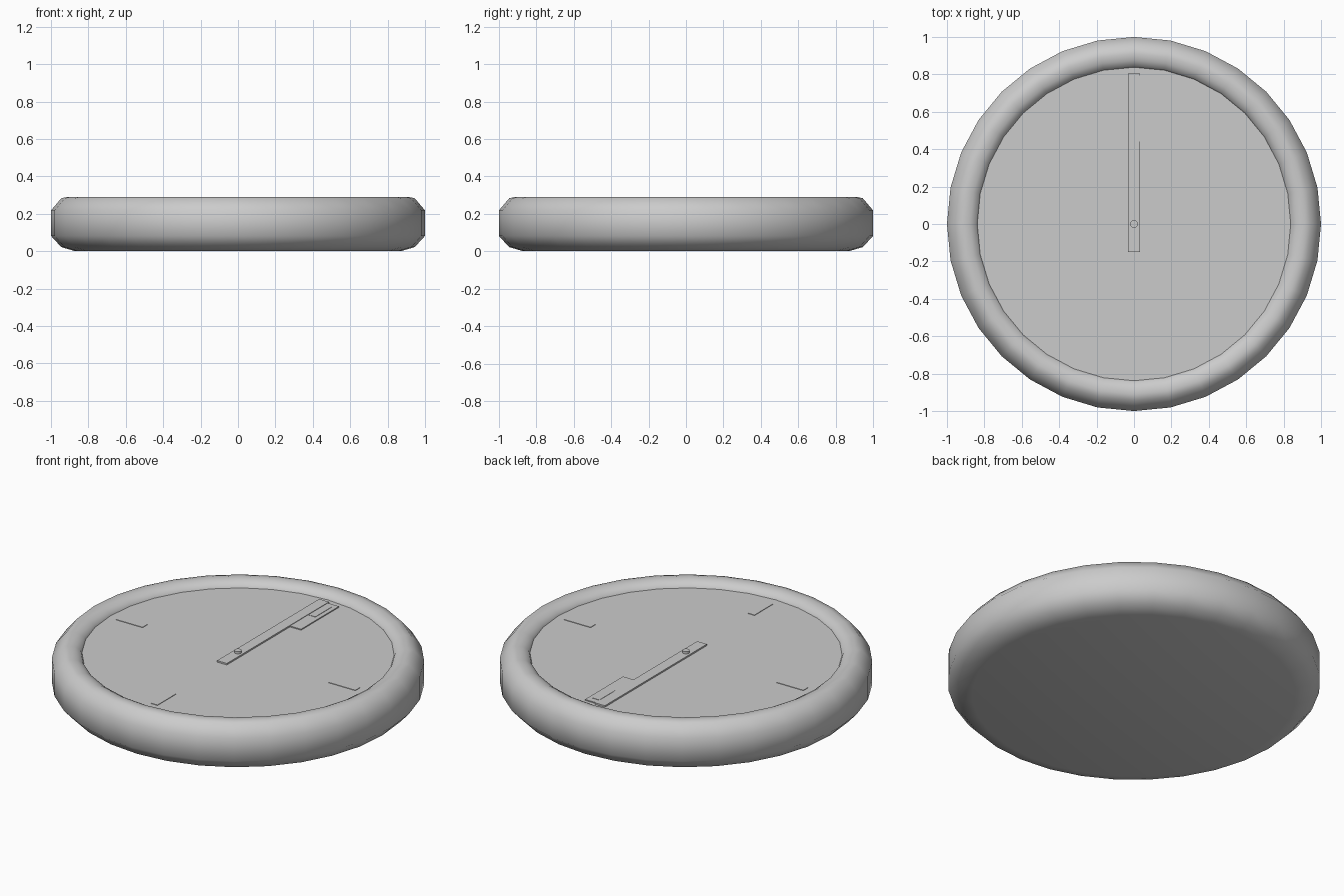
import bpy, bmesh, math

if "Cube" in bpy.data.objects:
    bpy.data.objects.remove(bpy.data.objects["Cube"])

SEG = 32
FACE_Z = 0.253


def finish(name, bm, smooth=False):
    bmesh.ops.recalc_face_normals(bm, faces=bm.faces)
    mesh = bpy.data.meshes.new(name)
    bm.to_mesh(mesh)
    bm.free()
    obj = bpy.data.objects.new(name, mesh)
    bpy.context.collection.objects.link(obj)
    for p in mesh.polygons:
        p.use_smooth = smooth
    return obj


def lathe(name, profile):
    """Revolve (radius, z) points; cap both end rings."""
    bm = bmesh.new()
    rings = []
    for r, z in profile:
        rings.append([bm.verts.new((r * math.sin(2 * math.pi * i / SEG),
                                    r * math.cos(2 * math.pi * i / SEG), z))
                      for i in range(SEG)])
    for a, b in zip(rings, rings[1:]):
        for i in range(SEG):
            j = (i + 1) % SEG
            bm.faces.new((a[i], a[j], b[j], b[i]))
    bm.faces.new(rings[0])
    bm.faces.new(rings[-1])
    return finish(name, bm, True)


def plate(name, x0, x1, y0, y1, top):
    """Thin flat bar lying on the clock face."""
    bm = bmesh.new()
    bmesh.ops.create_cube(bm, size=1)
    for v in bm.verts:
        v.co.x = x0 if v.co.x < 0 else x1
        v.co.y = y0 if v.co.y < 0 else y1
        v.co.z = FACE_Z - 0.004 if v.co.z < 0 else top
    return finish(name, bm)


# rounded case with closed back and recessed face
case = lathe("clock_case", [
    (0.87, 0.0), (0.945, 0.022), (1.0, 0.082), (1.0, 0.218),
    (0.945, 0.283), (0.91, 0.291), (0.875, 0.285), (0.845, 0.268),
    (0.838, FACE_Z)])
bpy.context.view_layer.objects.active = case
case.select_set(True)
bpy.ops.object.shade_smooth_by_angle(angle=math.radians(50))

# hour markers at three, six, nine and twelve
plate("marker_three", 0.61, 0.785, -0.022, 0.022, FACE_Z + 0.003)
plate("marker_nine", -0.785, -0.61, -0.022, 0.022, FACE_Z + 0.003)
plate("marker_six", -0.022, 0.022, -0.785, -0.61, FACE_Z + 0.003)
plate("marker_twelve", 0.035, 0.08, 0.61, 0.76, FACE_Z + 0.008)

# long hand with the broad flag beside its tip
plate("flag_panel", 0.0, 0.105, 0.44, 0.795, FACE_Z + 0.006)
plate("long_hand", -0.032, 0.032, -0.15, 0.805, FACE_Z + 0.009)

# centre pin
bm = bmesh.new()
bmesh.ops.create_cone(bm, cap_ends=True, segments=12, radius1=0.02, radius2=0.02, depth=0.024)
pin = finish("centre_pin", bm)
pin.location = (0, 0, FACE_Z + 0.01)
